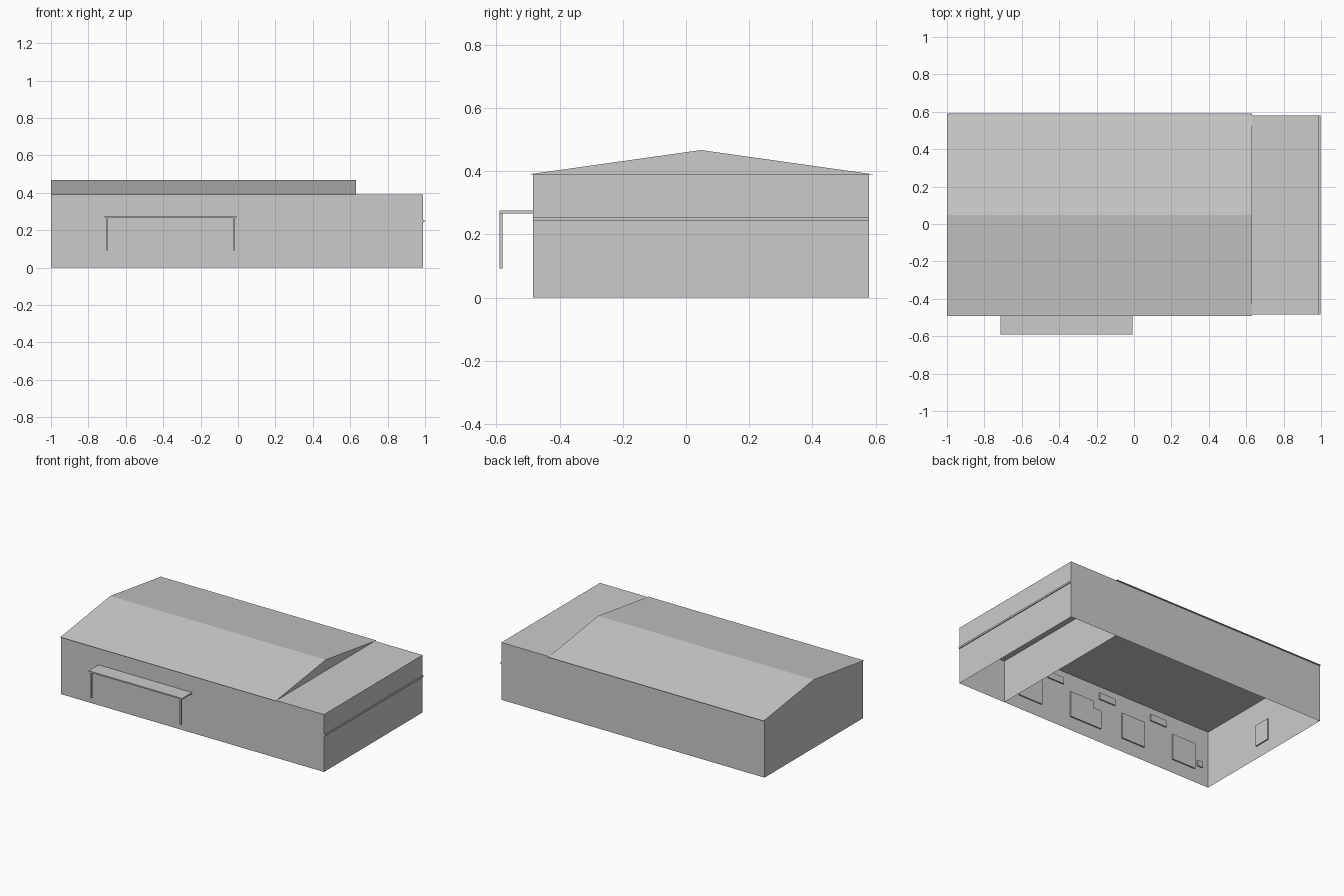
import bpy, bmesh

if "Cube" in bpy.data.objects:
    bpy.data.objects.remove(bpy.data.objects["Cube"])

FRONT, BACK, EAVE = -0.485, 0.58, 0.392
LEFT, SPLIT, RIGHT = -1.0, 0.63, 0.99


def make(name, verts, faces):
    mesh = bpy.data.meshes.new(name)
    mesh.from_pydata(verts, [], faces)
    bm = bmesh.new()
    bm.from_mesh(mesh)
    bmesh.ops.recalc_face_normals(bm, faces=bm.faces)
    bm.to_mesh(mesh)
    bm.free()
    obj = bpy.data.objects.new(name, mesh)
    bpy.context.collection.objects.link(obj)
    return obj


def box(name, x, y, z, bottom=True):
    verts = [(a, b, c) for c in z for a, b in
             ((x[0], y[0]), (x[1], y[0]), (x[1], y[1]), (x[0], y[1]))]
    faces = [(4, 5, 6, 7)] + [(i, (i + 1) % 4, (i + 1) % 4 + 4, i + 4) for i in range(4)]
    if bottom:
        faces.append((3, 2, 1, 0))
    return make(name, verts, faces)


# Thin-walled halls, open underneath
box("main_hall", (LEFT, SPLIT), (FRONT, BACK), (0, EAVE), bottom=False)
box("side_hall", (SPLIT, RIGHT), (FRONT, BACK), (0, EAVE), bottom=False)
make("side_hall_ceiling",
     [(SPLIT, FRONT, 0.29), (RIGHT, FRONT, 0.29), (RIGHT, BACK, 0.29), (SPLIT, BACK, 0.29)],
     [(3, 2, 1, 0)])

# Low gable roof, closed at both ends
ridge = 0.048
profile = [(FRONT, EAVE), (BACK, EAVE), (ridge, 0.467)]
make("gable_roof", [(x, y, z) for x in (LEFT, SPLIT) for y, z in profile],
     [(0, 1, 2), (3, 5, 4), (1, 4, 5, 2), (2, 5, 3, 0)])

# Flat eaves just past the long walls
for name, y in (("front_eave", (-0.492, FRONT)), ("back_eave", (BACK, 0.592))):
    box(name, (LEFT, SPLIT), y, (EAVE - 0.002, EAVE))

# Ledge running across the right end wall
box("end_wall_ledge", (RIGHT, 0.996), (FRONT, BACK), (0.243, 0.255))

# Entrance canopy on two posts
box("canopy", (-0.715, -0.008), (-0.591, FRONT), (0.267, 0.276))
for name, x in (("left_post", -0.706), ("right_post", -0.028)):
    box(name, (x, x + 0.011), (-0.591, -0.581), (0.092, 0.267))

# Door and window panels set on the inside of the front wall
panel_y = (FRONT + 0.001, FRONT + 0.01)
for i, x in enumerate((-0.89, -0.485, -0.074, 0.335)):
    box(f"front_door_{i + 1}", (x, x + 0.18), panel_y, (0.092, 0.268))
for i, x in enumerate((-0.66, -0.25, 0.16)):
    box(f"high_window_{i + 1}", (x, x + 0.125), panel_y, (0.30, 0.345))
box("door_side_panel", (-0.138, -0.074), panel_y, (0.092, 0.218))
box("small_vent", (-0.95, -0.91), panel_y, (0.12, 0.16))

# Window panel inside the left end wall
box("left_window", (LEFT + 0.001, LEFT + 0.01), (-0.02, 0.094), (0.085, 0.23))
